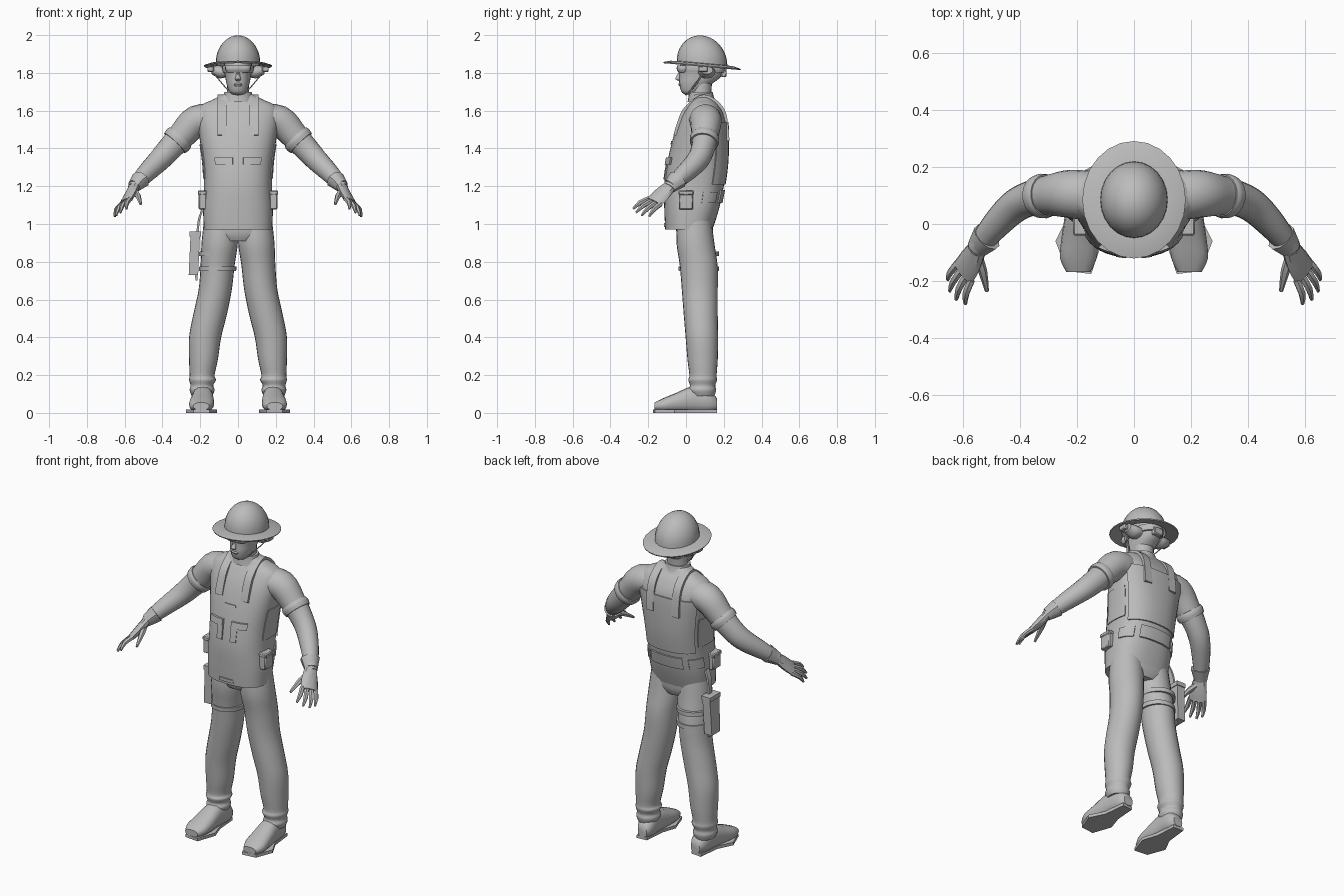
import bpy, bmesh
from math import sin, cos, pi, radians, copysign, sqrt
from mathutils import Vector

if "Cube" in bpy.data.objects:
    bpy.data.objects.remove(bpy.data.objects["Cube"])

grey = bpy.data.materials.new("plain_grey")
grey.use_nodes = True
grey.diffuse_color = (0.5, 0.5, 0.5, 1)
grey.node_tree.nodes["Principled BSDF"].inputs["Base Color"].default_value = (0.5, 0.5, 0.5, 1)
X, Y, Z = Vector((1, 0, 0)), Vector((0, 1, 0)), Vector((0, 0, 1))
made = []


def finish(name, bm):
    bmesh.ops.recalc_face_normals(bm, faces=bm.faces[:])
    mesh = bpy.data.meshes.new(name)
    bm.to_mesh(mesh)
    bm.free()
    mesh.materials.append(grey)
    ob = bpy.data.objects.new(name, mesh)
    bpy.context.collection.objects.link(ob)
    made.append(ob)
    return ob


def smooth_path(pts, steps):
    """Catmull-Rom interpolation of equal-length tuples."""
    out = []
    for i in range(len(pts) - 1):
        quad = [pts[max(i - 1, 0)], pts[i], pts[i + 1], pts[min(i + 2, len(pts) - 1)]]
        for k in range(steps):
            t = k / steps
            out.append([0.5 * (2 * b + (c - a) * t + (2 * a - 5 * b + 4 * c - d) * t * t
                               + (3 * b - a - 3 * c + d) * t ** 3) for a, b, c, d in zip(*quad)])
    return out + [list(pts[-1])]


def oval(angle, ra, rb, power):
    c, s = cos(angle), sin(angle)
    return (ra * copysign(abs(c) ** (2 / power), c), rb * copysign(abs(s) ** (2 / power), s))


def loft(name, pts, side=1, axis=None, ref=Y, n=20, steps=4, power=2, closed=True):
    """Skin along rings (x, y, z, ra, rb); n=4 gives a box section."""
    path = smooth_path(pts, steps)
    bm = bmesh.new()
    rings = []
    for i, (x, y, z, ra, rb) in enumerate(path):
        t = axis or (Vector(path[min(i + 1, len(path) - 1)][:3]) - Vector(path[max(i - 1, 0)][:3]))
        a = ref.cross(t).normalized()
        b = t.cross(a).normalized()
        turn, grow = (pi / 4, sqrt(2)) if n == 4 else (0, 1)
        ring = []
        for k in range(n):
            u, v = oval(2 * pi * k / n + turn, ra * grow, rb * grow, power)
            p = Vector((x, y, z)) + a * u + b * v
            ring.append(bm.verts.new((p.x * side, p.y, p.z)))
        rings.append(ring)
    for r, q in zip(rings, rings[1:]):
        for k in range(n):
            bm.faces.new((r[k], r[(k + 1) % n], q[(k + 1) % n], q[k]))
    if closed:
        bm.faces.new(rings[0])
        bm.faces.new(rings[-1])
    return finish(name, bm)


def box(name, centre, size):
    bm = bmesh.new()
    bmesh.ops.create_cube(bm, size=1)
    for v in bm.verts:
        v.co = Vector(c + s * q for c, s, q in zip(centre, size, v.co))
    bmesh.ops.bevel(bm, geom=bm.edges[:], offset=0.005, segments=1, affect='EDGES')
    return finish(name, bm)


# Torso: height, centre y, half width, half depth
torso = [(0.97, .015, .18, .125), (1.08, .03, .185, .145), (1.2, .042, .18, .158),
         (1.32, .058, .185, .158), (1.45, .075, .203, .145), (1.55, .09, .217, .125),
         (1.62, .093, .205, .09), (1.66, .09, .13, .062), (1.69, .085, .07, .05)]
loft("torso_vest", [(0, y, z, rx, ry) for z, y, rx, ry in torso], axis=Z, n=40, steps=5, power=2.5)


def panel(name, z0, z1, deg0, deg1, off):
    """Raised plate that follows the torso surface."""
    dense = smooth_path(torso, 8)
    bm = bmesh.new()
    cols, rows, grid = 12, 10, []
    for j in range(rows + 1):
        z = z0 + (z1 - z0) * j / rows
        low, high = next((p, q) for p, q in zip(dense, dense[1:]) if q[0] >= z)
        f = (z - low[0]) / (high[0] - low[0])
        y, rx, ry = [p + (q - p) * f for p, q in zip(low[1:], high[1:])]
        row = []
        for i in range(cols + 1):
            u, v = oval(radians(deg0 + (deg1 - deg0) * i / cols), rx - .006, ry - .006, 2.5)
            row.append(bm.verts.new((u, y + v, z)))
        grid.append(row)
    for r, q in zip(grid, grid[1:]):
        for i in range(cols):
            bm.faces.new((r[i], r[i + 1], q[i + 1], q[i]))
    new = bmesh.ops.extrude_face_region(bm, geom=bm.faces[:], use_keep_orig=True)["geom"]
    for v in new:
        if isinstance(v, bmesh.types.BMVert):
            v.co += Vector((v.co.x, v.co.y - .06, 0)).normalized() * (off + .006)
    return finish(name, bm)


# Vest plates, pockets and flaps
panel("back_plate", 1.21, 1.54, 32, 148, .008)
panel("lower_back_pocket", 1.11, 1.18, 62, 118, .01)
panel("hem_tab", .985, 1.005, -100, -80, .006)
panel("chest_notch", 1.42, 1.44, -97, -83, .005)
for side, word in ((1, "left"), (-1, "right")):
    a = -90 + side * 5
    panel(word + "_pocket_flap", 1.315, 1.352, a, a + side * 28, .013)
    panel(word + "_pocket_body", 1.235, 1.315, a, a + side * 10, .007)
    panel(word + "_waist_pocket", 1.11, 1.17, 90 - side * 75, 90 - side * 40, .007)
    panel(word + "_side_panel", 1.24, 1.42, 90 - side * 108, 90 - side * 66, .005)

# Helmet: dome, flared brim and hollow underside, tilted back
bm = bmesh.new()
dome = [(.118 * sin(k * pi / 20), 1.852 + .146 * cos(k * pi / 20)) for k in range(11)]
profile = dome + [(.15, 1.849), (.181, 1.839), (.179, 1.833), (.115, 1.845), (.08, 1.93), (0, 1.95)]
verts = [bm.verts.new((r, 0, z)) for r, z in profile]
edges = [bm.edges.new(e) for e in zip(verts, verts[1:])]
bmesh.ops.spin(bm, geom=verts + edges, cent=(0, 0, 0), axis=(0, 0, 1), angle=2 * pi, steps=24)
bmesh.ops.remove_doubles(bm, verts=bm.verts[:], dist=.0005)
for v in bm.verts:
    v.co.y *= 1.135
    v.co.z -= .09 * v.co.y
    v.co.y += .085
finish("helmet", bm)

# Head, face and neck
loft("head", [(0, .025, 1.685, .025, .03), (0, .03, 1.70, .046, .054), (0, .05, 1.74, .06, .085),
              (0, .075, 1.78, .068, .11), (0, .085, 1.83, .075, .118), (0, .085, 1.89, .065, .1)],
     axis=Z, n=28, power=2.2)
loft("nose", [(0, -.024, 1.815, .006, .008), (0, -.036, 1.785, .011, .014),
              (0, -.043, 1.768, .015, .014), (0, -.03, 1.757, .01, .008)], axis=Z, n=10)
loft("lips", [(0, -.025, 1.748, .015, .008), (0, -.032, 1.738, .022, .009),
              (0, -.026, 1.728, .015, .008)], axis=Z, n=12)
loft("neck", [(0, .085, 1.6, .066, .06), (0, .078, 1.68, .06, .056), (0, .085, 1.77, .056, .055)], axis=Z)
loft("collar", [(0, .083, 1.645, .088, .075), (0, .08, 1.675, .078, .067), (0, .078, 1.7, .072, .063)], axis=Z)
loft("goggle_strap", [(0, .085, 1.803, .08, .122), (0, .085, 1.82, .084, .126),
                      (0, .085, 1.84, .083, .124)], axis=Z, n=28, power=2.3)
loft("goggle_lens", [(0, -.015, 1.802, .058, .025), (0, -.015, 1.82, .068, .034),
                     (0, -.015, 1.84, .066, .032)], axis=Z, power=3)
box("rear_buckle", (0, .2, 1.8), (.06, .03, .045))

for s, word in ((1, "left"), (-1, "right")):
    # Headset and chin strap
    loft(word + "_ear_cup", [(.065, .11, 1.805, .045, .03), (.1, .11, 1.805, .045, .034),
                             (.14, .11, 1.815, .032, .022)], s, axis=X, ref=Z, n=14)
    box(word + "_headset_arm", (s * .145, .09, 1.82), (.035, .05, .03))
    loft(word + "_chin_strap", [(.13, .09, 1.8, .003, .006), (.085, .055, 1.745, .003, .006),
                                (.04, .015, 1.697, .003, .006), (0, .0, 1.684, .003, .006)], s, n=8)

    # Shoulder strap
    loft(word + "_shoulder_strap",
         [(.085, y, z, .008, .024) for y, z in ((-.058, 1.47), (-.044, 1.52), (-.012, 1.6), (.045, 1.655),
          (.095, 1.677), (.15, 1.655), (.198, 1.6), (.216, 1.52), (.222, 1.44))], s, ref=X, n=4)

    # Arm and rolled sleeve edge
    loft(word + "_arm", [(.12, .095, 1.55, .085, .08), (.22, .105, 1.545, .085, .083),
                         (.30, .1, 1.465, .071, .073), (.36, .09, 1.40, .062, .066),
                         (.42, .06, 1.335, .058, .06), (.49, -.01, 1.265, .049, .05),
                         (.55, -.085, 1.2, .036, .036)], s, ref=Z)
    loft(word + "_sleeve_cuff", [(.305, .1, 1.46, .074, .077), (.318, .098, 1.446, .079, .081),
                                 (.335, .095, 1.428, .074, .077)], s, ref=Z)

    # Gloved hand with flared cuff
    palm = Vector((.69, -.19, .69))
    loft(word + "_glove_cuff", [(.515, -.045, 1.235, .056, .05), (.535, -.068, 1.214, .046, .042),
                                (.555, -.09, 1.19, .036, .03)], s, ref=palm, n=10, steps=1)
    loft(word + "_palm", [(.545, -.08, 1.205, .034, .027), (.572, -.13, 1.155, .05, .024),
                          (.598, -.17, 1.115, .052, .018)], s, ref=palm, n=10, steps=2)
    tips = ((.652, -.195, 1.04), (.645, -.235, 1.045), (.622, -.265, 1.06), (.59, -.28, 1.08))
    for i, tip in enumerate(tips):
        k = i - 1.5
        root = Vector((.592 - .015 * k, -.165 - .021 * k, 1.12 + .009 * k))
        mid = root.lerp(Vector(tip), .55) + Vector((.008, -.002, .008))
        loft(f"{word}_finger_{i + 1}", [(*root, .014, .014), (*mid, .013, .013), (*tip, .006, .006)],
             s, ref=palm, n=6, steps=2)
    loft(word + "_thumb", [(.55, -.11, 1.175, .018, .018), (.53, -.165, 1.15, .016, .015),
                           (.515, -.235, 1.105, .007, .007)], s, ref=Z, n=6, steps=2)

    # Trouser leg with bunched ankle
    loft(word + "_trouser_leg",
         [(.092, .045, 1.02, .088, .09), (.097, .05, .9, .096, .1), (.108, .067, .78, .09, .1),
          (.121, .073, .65, .088, .095), (.148, .078, .52, .089, .09), (.174, .084, .4, .085, .086),
          (.183, .088, .28, .076, .08), (.19, .09, .2, .066, .072), (.188, .088, .175, .071, .076),
          (.191, .088, .145, .06, .067), (.19, .086, .12, .066, .073), (.19, .09, .09, .055, .06)],
         s, axis=Z, n=24)

    # Boot and angular sole
    loft(word + "_boot", [(.178, .165, .045, .03, .03), (.18, .125, .062, .05, .058),
                          (.186, .04, .072, .055, .07), (.19, -.05, .055, .064, .052),
                          (.195, -.12, .042, .064, .036), (.195, -.168, .035, .042, .02)],
         s, axis=-Y, ref=Z, n=16, steps=3, power=2.4)
    bm = bmesh.new()
    outline = ((.15, .16), (.215, .165), (.23, .03), (.275, -.06), (.235, -.165), (.15, -.175), (.11, -.06), (.14, .03))
    sole = bm.faces.new([bm.verts.new((s * x, y, 0)) for x, y in outline])
    new = bmesh.ops.extrude_face_region(bm, geom=[sole], use_keep_orig=True)["geom"]
    bmesh.ops.translate(bm, verts=[g for g in new if isinstance(g, bmesh.types.BMVert)], vec=(0, 0, .018))
    finish(word + "_sole", bm)

    # Hip pouch and its lid
    box(word + "_hip_pouch", (s * .188, 0, 1.125), (.042, .075, .095))
    box(word + "_hip_pouch_lid", (s * .189, 0, 1.165), (.048, .08, .024))

# Seat of the trousers
loft("trouser_seat", [(0, .045, .91, .1, .08), (0, .045, .95, .17, .095), (0, .045, 1.02, .178, .1)],
     axis=Z, n=28, power=2.4)

# Thigh holster with hanger and leg straps on the right side
loft("holster", [(.226, .085, .95, .025, .045), (.236, .085, .73, .025, .04)], -1, axis=Z, n=4, steps=1)
loft("holster_rim", [(.226, .085, .96, .03, .05), (.227, .085, .935, .03, .05)], -1, axis=Z, n=4, steps=1)
loft("holster_tail", [(.222, .085, .74, .008, .014), (.219, .085, .7, .005, .01)], -1, axis=Z, n=4, steps=1)
loft("holster_hanger", [(.18, .06, 1.09, .006, .016), (.205, .07, 1.03, .006, .016),
                        (.215, .08, .95, .006, .016)], -1, axis=Z, n=4)
for i, z in enumerate((.75, .83)):
    loft(f"thigh_strap_{i + 1}", [(.108, .068, z, .098, .106), (.106, .067, z + .025, .099, .107)],
         -1, axis=Z, n=24, steps=1)

# Smooth shading that keeps hard edges
bpy.ops.object.select_all(action='DESELECT')
for ob in made:
    ob.select_set(True)
bpy.context.view_layer.objects.active = made[0]
bpy.ops.object.shade_smooth_by_angle(angle=radians(38))
